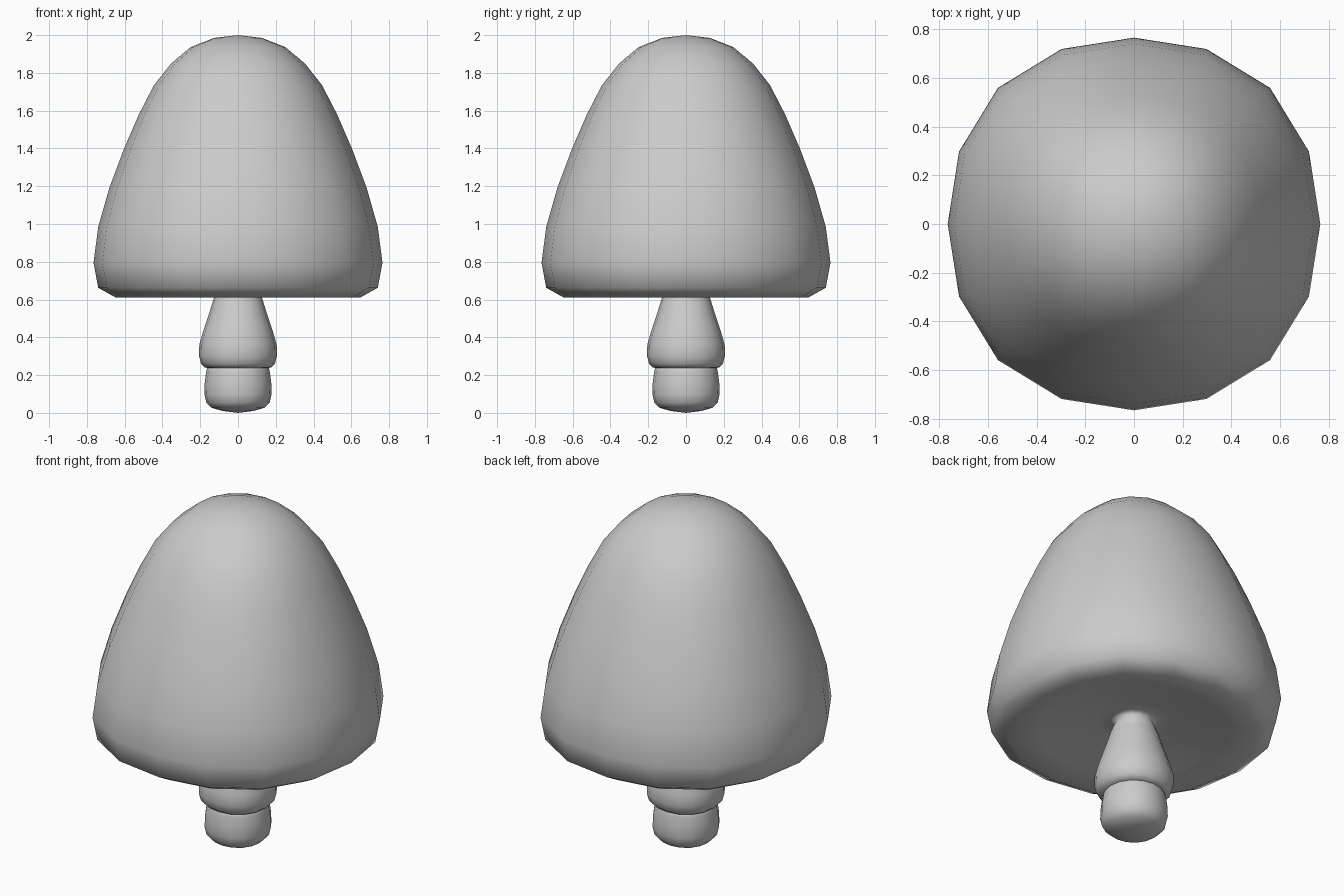
import bpy, bmesh, math

if "Cube" in bpy.data.objects:
    bpy.data.objects.remove(bpy.data.objects["Cube"])

SIDES = 16

def lathe(name, profile, square):
    """Revolve (radius, z) points around z; 'square' widens the diagonals slightly."""
    bm = bmesh.new()
    rings = []
    for r, z in profile:
        if r == 0:
            rings.append([bm.verts.new((0, 0, z))] * SIDES)
            continue
        ring = []
        for i in range(SIDES):
            a = 2 * math.pi * i / SIDES
            k = r * (1 + square * (1 - math.cos(4 * a)) / 2)
            ring.append(bm.verts.new((k * math.cos(a), k * math.sin(a), z)))
        rings.append(ring)
    for lo, hi in zip(rings, rings[1:]):
        for i in range(SIDES):
            j = (i + 1) % SIDES
            corners = list(dict.fromkeys([lo[i], lo[j], hi[j], hi[i]]))
            bm.faces.new(corners)
    bmesh.ops.recalc_face_normals(bm, faces=bm.faces)
    for f in bm.faces:
        f.smooth = True
    mesh = bpy.data.meshes.new(name)
    bm.to_mesh(mesh)
    bm.free()
    ob = bpy.data.objects.new(name, mesh)
    bpy.context.collection.objects.link(ob)
    return ob

# Cap with dished underside, flaring down into the upper stem and its skirt
lathe("cap_and_upper_stem", [
    (0, 2.0), (0.127, 1.985), (0.25, 1.937), (0.354, 1.85), (0.445, 1.735),
    (0.525, 1.58), (0.603, 1.4), (0.68, 1.195), (0.74, 0.985), (0.765, 0.795),
    (0.74, 0.662), (0.65, 0.612), (0.5, 0.64), (0.33, 0.67), (0.2, 0.69),
    (0.125, 0.695), (0.1, 0.68), (0.127, 0.61), (0.155, 0.52), (0.185, 0.43),
    (0.205, 0.36), (0.206, 0.3), (0.195, 0.26), (0.175, 0.24), (0.14, 0.235),
    (0, 0.24)], 0.033)

# Rounded foot of the stem
lathe("stem_base", [
    (0, 0.25), (0.16, 0.25), (0.168, 0.22), (0.176, 0.16), (0.178, 0.1),
    (0.168, 0.055), (0.14, 0.027), (0.08, 0.01), (0, 0.0)], 0.02)
